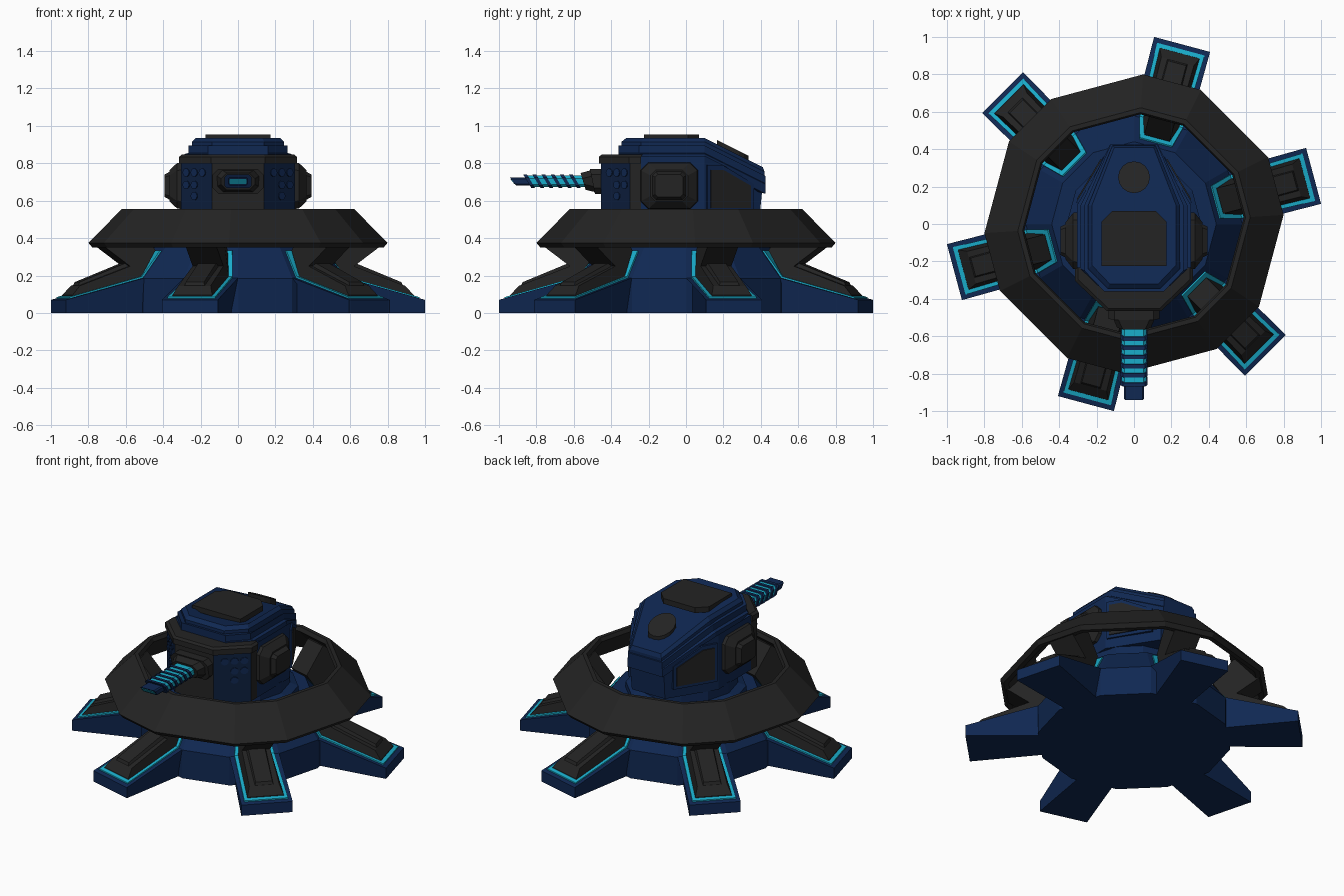
import bpy, bmesh, math
from mathutils import Matrix, Vector

if "Cube" in bpy.data.objects:
    bpy.data.objects.remove(bpy.data.objects["Cube"])


def material(name, col):
    m = bpy.data.materials.new(name)
    m.diffuse_color = (*col, 1)
    m.use_nodes = True
    m.node_tree.nodes["Principled BSDF"].inputs["Base Color"].default_value = m.diffuse_color
    return m


DARK = material("charcoal", (0.017, 0.017, 0.017))
NAVY = material("navy", (0.005, 0.021, 0.085))
DEEP = material("deep_navy", (0.004, 0.014, 0.05))
CYAN = material("cyan", (0.01, 0.42, 0.6))


def make(name, verts, faces, mats, angle=0, rule=None):
    me = bpy.data.meshes.new(name)
    me.from_pydata([tuple(v) for v in verts], [], faces)
    for m in mats:
        me.materials.append(m)
    bm = bmesh.new()
    bm.from_mesh(me)
    bmesh.ops.recalc_face_normals(bm, faces=bm.faces)
    if rule:
        bm.normal_update()
        for f in bm.faces:
            f.material_index = rule(f)
    bm.to_mesh(me)
    bm.free()
    me.transform(Matrix.Rotation(angle, 4, 'Z'))
    ob = bpy.data.objects.new(name, me)
    bpy.context.collection.objects.link(ob)
    return ob


def loft(name, loops, mats, angle=0, rule=None, closed=False):
    """Join equal-length loops into a solid, capped or closed into a ring."""
    n, k = len(loops[0]), len(loops)
    verts = [v for l in loops for v in l]
    faces = []
    for a in range(k if closed else k - 1):
        b = (a + 1) % k
        faces += [(a*n + i, a*n + (i+1) % n, b*n + (i+1) % n, b*n + i) for i in range(n)]
    if not closed:
        faces += [tuple(range(n)), tuple(range((k-1)*n, k*n))]
    return make(name, verts, faces, mats, angle, rule)


def spoke(name, prof, mat, angle):
    """Radial part from a side profile of (radius, height, half width)."""
    return loft(name, [[(u, s*w, z) for u, z, w in prof] for s in (-1, 1)], [mat], angle)


def ngon(r, z, n=12, x=0, y=0):
    return [(x + r*math.cos(2*math.pi*i/n), y + r*math.sin(2*math.pi*i/n), z) for i in range(n)]


# Twelve-sided base and turret neck
loft("base_body", [ngon(.58, 0), ngon(.58, .185), ngon(.44, .36)], [NAVY])
loft("turret_neck", [ngon(.36, .355), ngon(.36, .40), ngon(.31, .42), ngon(.31, .49)], [NAVY])

# Six legs with glowing frames and armoured struts
LEGS = [math.radians(15 + 60*i) for i in range(6)]
for a in LEGS:
    spoke("leg", [(.994, 0, .155), (.994, .07, .155), (.56, .187, .15), (.4, .187, .1), (.4, 0, .1)], NAVY, a)
    spoke("leg_glow_frame", [(.968, .07, .132), (.968, .085, .132), (.565, .195, .12), (.455, .335, .09),
                             (.44, .325, .09), (.55, .18, .12)], CYAN, a)
    spoke("leg_armour", [(.948, .07, .11), (.945, .095, .11), (.90, .145, .09), (.62, .25, .085), (.77, .36, .085),
                         (.66, .49, .075), (.60, .49, .07), (.475, .335, .07), (.565, .19, .1)], DARK, a)
    spoke("leg_armour_plate", [(.905, .13, .06), (.89, .165, .05), (.64, .265, .05), (.61, .25, .06)], DARK, a)

# Ring: chamfered hexagon swept with a slanted section
section = [(.785, .375, .16), (.61, .555, .125), (.585, .555, .12), (.575, .53, .12), (.735, .35, .15), (.765, .35, .155)]
loops = []
for a in LEGS:
    for s in (-1, 1):
        loops.append([(u*math.cos(a) - s*w*math.sin(a), u*math.sin(a) + s*w*math.cos(a), z) for u, z, w in section])
loft("armour_ring", loops, [DARK], closed=True)


# Turret tiers: mirrored outlines whose roof falls away at the back
def outline(half, z, slope=.5):
    pts = half + [(-x, y) for x, y in reversed(half)]
    return [(x, y, z - slope*max(0, y - .1)) for x, y in pts]


def paint_front(f):
    c, n = f.calc_center_median(), f.normal
    if c.y > -.2 or abs(n.z) > .5:
        return 0
    return 2 if abs(n.x) > .4 and abs(n.y) > .4 else 1


hull = [(.14, -.455), (.305, -.30), (.305, -.24), (.305, .10), (.125, .41)]
hull_low = [(.14, -.455), (.305, -.30), (.305, -.24), (.305, .10), (.12, .39)]
loft("turret_hull", [outline(hull_low, .48, 0), outline(hull, .84)], [NAVY, DARK, DEEP], rule=paint_front)
collar = [(.145, -.465), (.315, -.305), (.315, -.24)]
loft("front_collar", [outline(collar, .80), outline(collar, .835), outline([(x*.95, y*.97) for x, y in collar], .847)], [DARK])
tier1 = [(.16, -.36), (.285, -.24), (.285, .10), (.128, .425)]
tier1b = [(.16, -.36), (.265, -.25), (.265, .10), (.125, .425)]
tier2 = [(.14, -.345), (.245, -.24), (.245, .10), (.115, .42)]
tier2b = [(.13, -.32), (.225, -.22), (.225, .10), (.105, .41)]
loft("turret_tier_lower", [outline(tier1, .80), outline(tier1, .85), outline(tier1b, .855), outline(tier1b, .895)], [NAVY])
loft("turret_tier_upper", [outline(tier2, .88), outline(tier2, .915), outline(tier2b, .935)], [NAVY])

# Roof hatch and sloped rear disc
hatch = [(.175, -.225), (.175, .01), (.115, .07)]
loft("roof_hatch", [outline(hatch, .92), outline(hatch, .955)], [DARK])
disc = [[(x, y, z - .5*(y - .1)) for x, y, z in ngon(.085, h, 16, 0, .25)] for h in (.92, .957)]
loft("rear_disc", disc, [DARK])

for s in (-1, 1):
    # Side pods: octagons tapering outwards
    def octa(x, hy, hz, c):
        pts = [(hy, hz - c), (hy - c, hz), (c - hy, hz), (-hy, hz - c),
               (-hy, c - hz), (c - hy, -hz), (hy - c, -hz), (hy, c - hz)]
        return [(s*x, -.09 + y, .68 + z) for y, z in pts]
    loft("side_pod", [octa(.29, .155, .125, .04), octa(.325, .15, .122, .04), octa(.365, .10, .085, .03),
                      octa(.365, .09, .075, .02), octa(.393, .075, .06, .015)], [DARK])

    # Dark window panels on the rear flanks
    a, b = Vector((.305, .10, 0)), Vector((.123, .405, 0))
    n = Vector((.305, .182, 0)).normalized()
    for nm, pts, mat, off in (
            ("flank_panel_rim", [(.03, .54), (.03, .79), (.3, .79), (.84, .69), (.84, .54)], NAVY, .012),
            ("flank_panel", [(.08, .56), (.08, .765), (.3, .765), (.78, .68), (.78, .56)], DARK, .018)):
        ls = []
        for d in (-.02, off):
            ls.append([(s*p.x, p.y, z) for t, z in pts for p in [a.lerp(b, t) + n*d]])
        loft(nm, ls, [mat])

    # Round ports on the front chamfers
    c0, c1 = Vector((.14, -.455, 0)), Vector((.305, -.30, 0))
    t = (c1 - c0).normalized()
    n2 = Vector((t.y, -t.x, 0))
    for f, z in ((.3, .75), (.56, .75), (.82, .75), (.56, .685), (.82, .685), (.56, .625)):
        ls = []
        for d in (-.005, .006):
            c = c0.lerp(c1, f) + n2*d
            ring = [c + t*(.024*math.cos(k*math.pi/5)) for k in range(10)]
            ls.append([(s*p.x, p.y, z + .022*math.sin(k*math.pi/5)) for k, p in enumerate(ring)])
        loft("chamfer_port", ls, [NAVY])


# Gun: chamfered boxes along y, leaning forward at the top
def bar(name, y0, y1, hx, hz, mat, lean=0, c=.015, hx1=None, hz1=None):
    ls = []
    for y, w, h in ((y0, hx, hz), (y1, hx1 or hx, hz1 or hz)):
        pts = [(w, h - c), (w - c, h), (c - w, h), (-w, h - c), (-w, c - h), (c - w, -h), (w - c, -h), (w, c - h)]
        ls.append([(x, y - lean*z, .703 + z) for x, z in pts])
    loft(name, ls, [mat])


bar("gun_mantlet", -.44, -.50, .135, .066, DARK, .2, .03)
bar("gun_collar", -.49, -.55, .115, .06, DARK, .3, .03, .09, .045)
bar("barrel_core", -.53, -.84, .066, .031, CYAN, .6)
for i in range(6):
    y = -.592 - i*.049
    bar("barrel_band", y + .009, y - .011, .073, .036, NAVY, .6)
bar("barrel_tip", -.83, -.925, .054, .021, NAVY, .8, .008)
bar("muzzle_glow", -.924, -.929, .046, .014, CYAN, .8, .005)
